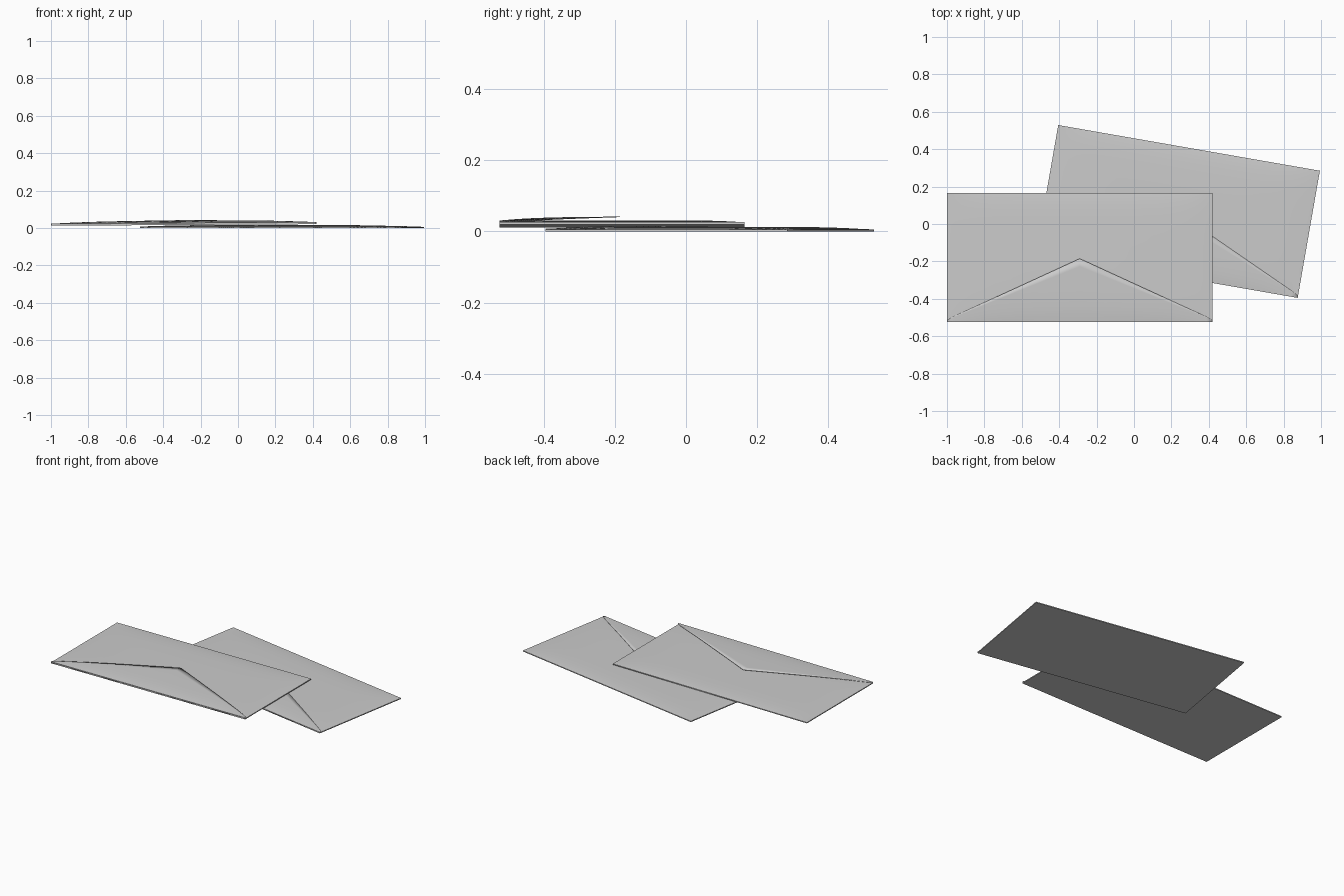
import bpy, math

if "Cube" in bpy.data.objects:
    bpy.data.objects.remove(bpy.data.objects["Cube"])

L, W = 0.71, 0.345          # half length and half width of an envelope
EDGE, DOME = 0.006, 0.007   # rim height and extra height in the middle
NX, NY = 36, 18


def top_z(x, y):
    """Slightly puffed upper surface of the envelope."""
    u, v = min(1, abs(x) / L), min(1, abs(y) / W)
    return EDGE + DOME * (1 - u ** 6) * (1 - v ** 6)


def flap_y(x):
    """Outline of the pointed flap, with clipped corners."""
    a = abs(x)
    if a > 0.675:
        return -W + 0.01 + (L - a) / 0.035 * 0.02
    return -0.005 - a / 0.675 * 0.31


def grid_faces(nx, ny):
    w = ny + 1
    return [(i * w + j, (i + 1) * w + j, (i + 1) * w + j + 1, i * w + j + 1)
            for i in range(nx) for j in range(ny)]


def make_object(name, verts, faces, parent):
    mesh = bpy.data.meshes.new(name)
    mesh.from_pydata(verts, [], faces)
    ob = bpy.data.objects.new(name, mesh)
    bpy.context.collection.objects.link(ob)
    ob.parent = parent
    bpy.ops.object.select_all(action='DESELECT')
    ob.select_set(True)
    bpy.context.view_layer.objects.active = ob
    bpy.ops.object.shade_smooth_by_angle(angle=math.radians(30))
    return ob


def envelope(name, loc, rot, gap, lift):
    root = bpy.data.objects.new(name, None)
    bpy.context.collection.objects.link(root)
    root.location, root.rotation_euler = loc, rot

    # puffed body: top grid, thin side walls, flat underside
    verts = []
    for i in range(NX + 1):
        x = L * math.sin((i / NX - 0.5) * math.pi)
        for j in range(NY + 1):
            y = W * math.sin((j / NY - 0.5) * math.pi)
            verts.append((x, y, top_z(x, y)))
    faces = grid_faces(NX, NY)
    w = NY + 1
    rim = ([i * w for i in range(NX + 1)]
           + [NX * w + j for j in range(1, w)]
           + [i * w + NY for i in range(NX - 1, -1, -1)]
           + [j for j in range(NY - 1, 0, -1)])
    base = len(verts)
    verts += [(verts[k][0], verts[k][1], 0) for k in rim]
    n = len(rim)
    faces += [(base + k, base + (k + 1) % n, rim[(k + 1) % n], rim[k]) for k in range(n)]
    faces.append(tuple(base + k for k in reversed(range(n))))
    make_object(name + "_body", verts, faces, root)

    # triangular flap folded up over the front edge
    half = [0, 0.1, 0.2, 0.3, 0.4, 0.5, 0.6, 0.675, L]
    xs = [-x for x in reversed(half[1:])] + half
    rows = 8
    verts = []
    for x in xs:
        verts.append((x, -W, 0.003))
        end = flap_y(x)
        for j in range(rows + 1):
            y = -W + (end + W) * j / rows
            verts.append((x, y, top_z(x, y) + gap + lift * (y + W) / W))
    flap = make_object(name + "_flap", verts, grid_faces(len(xs) - 1, rows + 1), root)
    sol = flap.modifiers.new("paper_thickness", 'SOLIDIFY')
    sol.thickness, sol.offset = 0.0015, -1


# lower envelope lies flat and turned, upper one leans on it
envelope("lower_envelope", (0.235, 0.067, 0), (0, 0, math.radians(-9.9)), 0.002, 0.001)
envelope("upper_envelope", (-0.29, -0.18, 0.016), (0, -0.006, 0), 0.005, 0.008)
